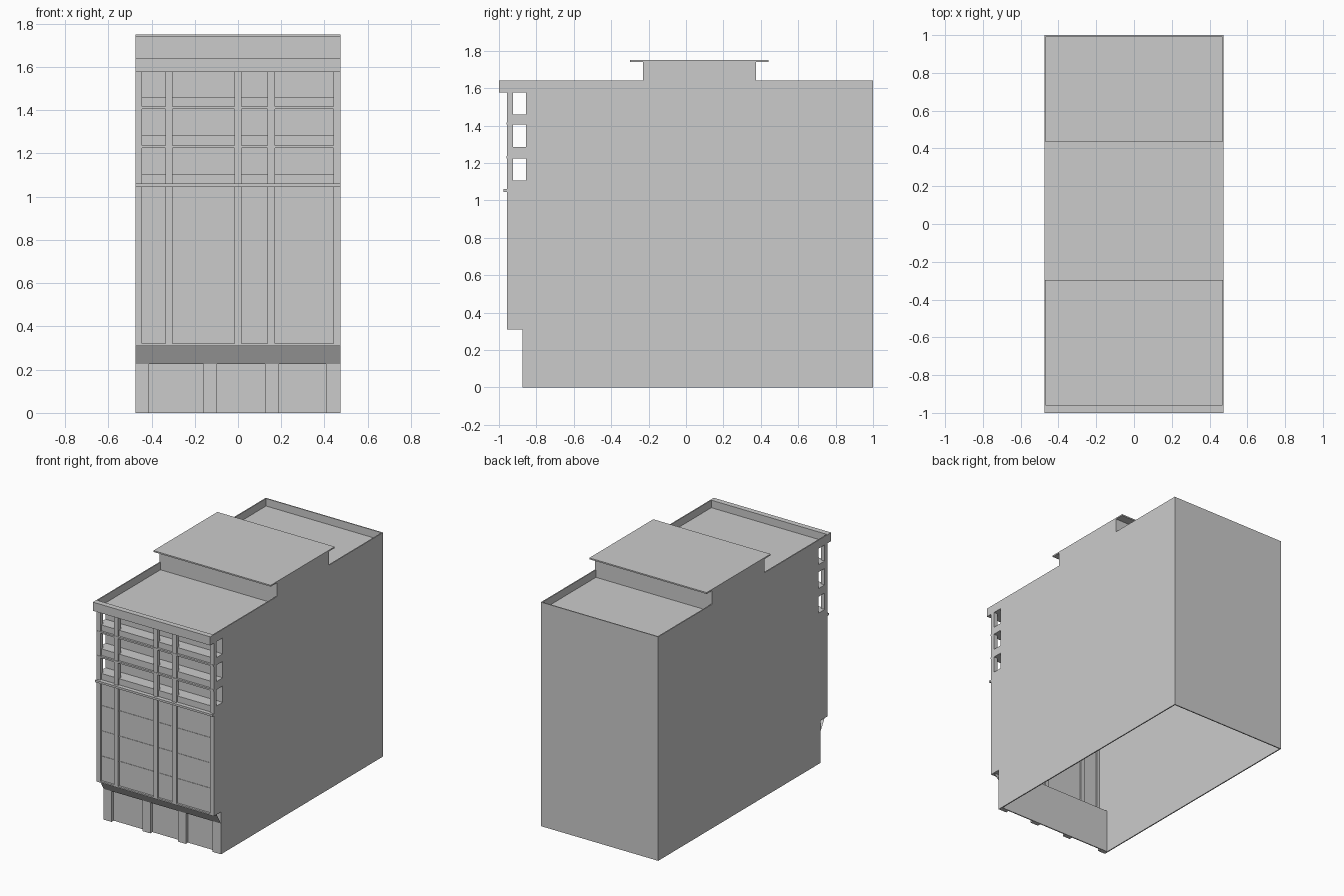
import bpy, bmesh

if "Cube" in bpy.data.objects:
    bpy.data.objects.remove(bpy.data.objects["Cube"])

W = 0.475      # half width
T = 0.008      # shell wall thickness
FRONT = -0.957 # upper facade plane
BASE = -0.875  # ground floor plane
BACK = -0.855  # rear of the balcony recess


def make(name, verts, faces):
    me = bpy.data.meshes.new(name)
    me.from_pydata(verts, [], faces)
    bm = bmesh.new()
    bm.from_mesh(me)
    bmesh.ops.recalc_face_normals(bm, faces=bm.faces)
    bm.to_mesh(me)
    bm.free()
    ob = bpy.data.objects.new(name, me)
    bpy.context.collection.objects.link(ob)
    return ob


def prism(name, profile, x0, x1):
    """Extrude a (y, z) profile along x."""
    n = len(profile)
    verts = [(x, y, z) for x in (x0, x1) for y, z in profile]
    faces = [tuple(range(n)), tuple(range(2 * n - 1, n - 1, -1))]
    faces += [(i, (i + 1) % n, n + (i + 1) % n, n + i) for i in range(n)]
    return make(name, verts, faces)


def box(name, x0, x1, y0, y1, z0, z1):
    return prism(name, [(y0, z0), (y1, z0), (y1, z1), (y0, z1)], x0, x1)


# Side walls with notches for the three open balconies
openings = [(1.105, 1.225), (1.285, 1.405), (1.46, 1.577)]
profile = [(1, 0), (BASE, 0), (BASE, 0.31), (FRONT, 0.31)]
for lo, hi in openings:
    profile += [(FRONT, lo), (BACK, lo), (BACK, hi), (FRONT, hi)]
profile[-1] = (-1, 1.577)
profile += [(-1, 1.64), (-0.23, 1.64), (-0.23, 1.74),
            (0.375, 1.74), (0.375, 1.64), (1, 1.64)]
for side, name in ((1, "side_wall_right"), (-1, "side_wall_left")):
    prism(name, profile, side * (W - T), side * W)

I = W - T  # inner half width

# Back wall, roof deck and front cornice (the underside stays open)
box("back_wall", -I, I, 1 - T, 1, 0, 1.64)
box("roof_deck", -I, I, -0.96, 1 - T, 1.577, 1.585)
box("cornice", -I, I, -1, -0.96, 1.577, 1.64)

# Rooftop block with overhanging slab
box("roof_block", -I, I, -0.23, 0.375, 1.585, 1.74)
box("roof_slab", -W, W, -0.30, 0.44, 1.74, 1.75)

# Ground floor front: recessed panel and piers
box("shopfront_panel", -I, I, -0.85, -0.842, 0, 0.31)
for i, (a, b) in enumerate([(-I, -0.412), (-0.16, -0.098),
                            (0.125, 0.19), (0.408, I)]):
    box(f"shopfront_pier_{i}", a, b, BASE, -0.85, 0, 0.31)
box("soffit", -I, I, FRONT, -0.842, 0.31, 0.32)

# Sloped awning sheet
make("awning", [(-W, BASE, 0.225), (W, BASE, 0.225),
                (W, -0.925, 0.31), (-W, -0.925, 0.31)], [(0, 1, 2, 3)])

# Middle floors: flat panel with thin floor lines
box("facade_panel", -I, I, -0.942, -0.935, 0.32, 1.045)
for i in range(3):
    z = 0.495 + 0.185 * i
    box(f"floor_line_{i}", -I, I, -0.945, -0.942, z, z + 0.006)

# Facade columns through all upper floors
for i, (a, b) in enumerate([(-W, -0.445), (-0.335, -0.302), (-0.016, 0.016),
                            (0.137, 0.17), (0.442, W)]):
    box(f"facade_column_{i}", a, b, FRONT, -0.925, 0.32, 1.577)

# Ledge below the balconies, balcony blocks and recess rear wall
box("facade_ledge", -W, W, -0.975, -0.935, 1.045, 1.06)
box("recess_rear_wall", -I, I, BACK, BACK + T, 1.045, 1.577)
for i, (lo, hi) in enumerate([(1.06, 1.105), (1.225, 1.285), (1.405, 1.46)]):
    box(f"balcony_block_{i}", -I, I, -0.945, BACK, lo, hi)
    if i:
        box(f"balcony_edge_{i}", -W, W, -0.96, -0.94, lo, lo + 0.012)
